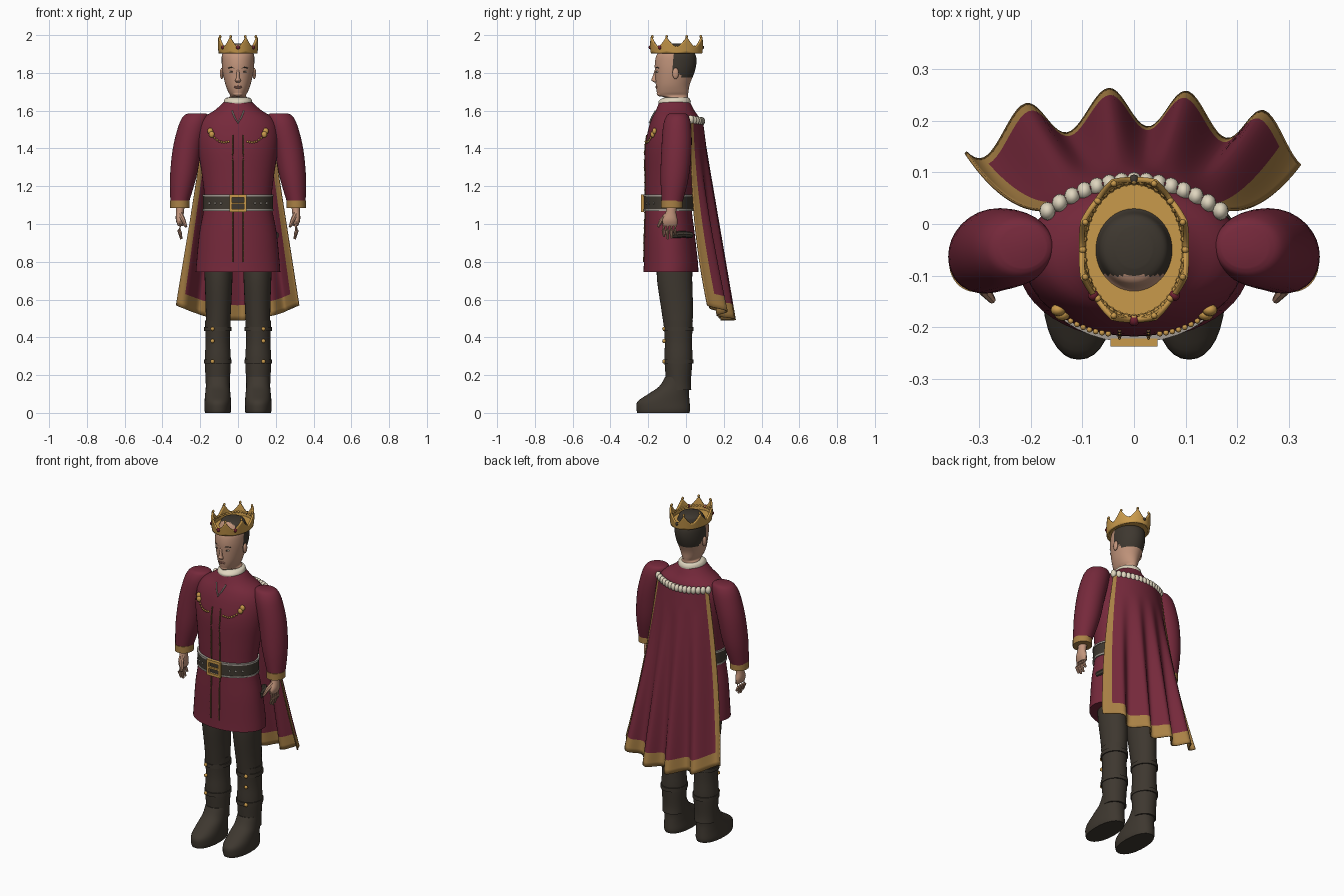
import bpy, bmesh, math
from mathutils import Matrix, Vector

if "Cube" in bpy.data.objects:
    bpy.data.objects.remove(bpy.data.objects["Cube"])


def material(name, rgb):
    m = bpy.data.materials.new(name)
    m.diffuse_color = (*rgb, 1)
    m.use_nodes = True
    m.node_tree.nodes["Principled BSDF"].inputs["Base Color"].default_value = m.diffuse_color
    return m


CRIMSON = material("crimson cloth", (0.18, 0.022, 0.044))
DARK = material("dark leather", (0.048, 0.039, 0.029))
SKIN = material("skin", (0.54, 0.30, 0.20))
GOLD = material("gold", (0.58, 0.32, 0.07))
TRIM = material("gold trim cloth", (0.40, 0.22, 0.06))
CREAM = material("cream", (0.74, 0.67, 0.52))
SILVER = material("silver", (0.36, 0.33, 0.29))
GEM = material("red gem", (0.16, 0.015, 0.03))
LIPS = material("lips", (0.42, 0.19, 0.14))
BRAID = material("brown braid", (0.12, 0.06, 0.028))


def finish(name, bm, mats, rule=None):
    bmesh.ops.recalc_face_normals(bm, faces=bm.faces)
    if rule:
        for f in bm.faces:
            f.material_index = rule(f.calc_center_median())
    me = bpy.data.meshes.new(name)
    bm.to_mesh(me)
    bm.free()
    for m in mats:
        me.materials.append(m)
    ob = bpy.data.objects.new(name, me)
    bpy.context.collection.objects.link(ob)
    return ob


def dense(rows, k):
    """Catmull-Rom interpolation of (z, cx, cy, rx, ry) rings."""
    out = []
    for i in range(len(rows) - 1):
        a, b, c, d = (rows[max(0, min(len(rows) - 1, i + j))] for j in (-1, 0, 1, 2))
        for s in range(k):
            t = s / k
            out.append([0.5 * (2*q + (r - p)*t + (2*p - 5*q + 4*r - w)*t*t + (3*q - p - 3*r + w)*t**3)
                        for p, q, r, w in zip(a, b, c, d)])
    return out + [list(rows[-1])]


def loft(name, rows, mats, n=32, k=4, power=2.0, side=1, rule=None):
    bm = bmesh.new()
    rings = []
    for z, cx, cy, rx, ry in dense(rows, k):
        ring = []
        for i in range(n):
            c, s = math.cos(2*math.pi*i/n), math.sin(2*math.pi*i/n)
            x = math.copysign(abs(c) ** (2/power), c) * rx
            y = math.copysign(abs(s) ** (2/power), s) * ry
            ring.append(bm.verts.new((side*(cx + x), cy + y, z)))
        rings.append(ring)
    for a, b in zip(rings, rings[1:]):
        for i in range(n):
            bm.faces.new((a[i], a[(i+1) % n], b[(i+1) % n], b[i]))
    bm.faces.new(rings[0])
    bm.faces.new(rings[-1])
    return finish(name, bm, mats, rule)


def band(name, z0, z1, c, r, mat, side=1):
    return loft(name, [(z0, *c, *r), (z1, *c, *r)], [mat], 40, 1, 2.0, side)


def blobs(name, points, size, mat, seg=12):
    bm = bmesh.new()
    for p in points:
        bmesh.ops.create_uvsphere(bm, u_segments=seg, v_segments=seg*2//3, radius=1,
                                  matrix=Matrix.Translation(p) @ Matrix.Diagonal((*size, 1)))
    return finish(name, bm, [mat])


def boxes(name, items, mat):
    bm = bmesh.new()
    for p, size in items:
        bmesh.ops.create_cube(bm, size=1, matrix=Matrix.Translation(p) @ Matrix.Diagonal((*size, 1)))
    return finish(name, bm, [mat])


def tube(name, pts, radii, mat):
    bm = bmesh.new()
    rings = []
    for i, p in enumerate(pts):
        d = Vector(pts[min(i+1, len(pts)-1)]) - Vector(pts[max(i-1, 0)])
        q = d.to_track_quat('Z', 'Y')
        rings.append([bm.verts.new(Vector(p) + q @ Vector((math.cos(a*math.pi/4)*radii[i],
                      math.sin(a*math.pi/4)*radii[i], 0))) for a in range(8)])
    for a, b in zip(rings, rings[1:]):
        for i in range(8):
            bm.faces.new((a[i], a[(i+1) % 8], b[(i+1) % 8], b[i]))
    bm.faces.new(rings[0])
    bm.faces.new(rings[-1])
    return finish(name, bm, [mat])


# Tunic
TORSO = [(0.745, 0, -0.08, 0.224, 0.145), (0.80, 0, -0.08, 0.22, 0.143), (0.95, 0, -0.087, 0.205, 0.133),
         (1.11, 0, -0.093, 0.178, 0.122), (1.25, 0, -0.085, 0.19, 0.132), (1.40, 0, -0.072, 0.212, 0.145),
         (1.50, 0, -0.06, 0.212, 0.14), (1.56, 0, -0.055, 0.185, 0.125), (1.605, 0, -0.058, 0.12, 0.10),
         (1.65, 0, -0.06, 0.07, 0.08)]
loft("tunic", TORSO, [CRIMSON], 48, 4)


def front(x, z, off=0.0):
    """Point on the tunic front at x, z."""
    rows = dense(TORSO, 4)
    for a, b in zip(rows, rows[1:]):
        if a[0] <= z <= b[0]:
            t = (z - a[0]) / (b[0] - a[0])
            _, _, cy, rx, ry = (p + (q - p)*t for p, q in zip(a, b))
            return (x, cy - ry*math.sqrt(1 - (x/rx)**2) - off, z)


# Placket braid, chest chains and neck pendant
for s, label in ((1, "left"), (-1, "right")):
    tube(label + "_placket", [front(s*0.028, 0.80 + 0.67*i/20, 0.001) for i in range(21)], [0.004]*21, BRAID)
    blobs(label + "_placket_studs", [front(s*0.028, 0.82 + 0.04*i, 0.005) for i in range(17)], (.003,)*3, TRIM, 6)
    blobs(label + "_brooch", [front(s*0.147, 1.492, 0.004), front(s*0.139, 1.474, 0.004)], (0.015, 0.012, 0.017), GOLD)
    chain = [front(s*(0.135 - 0.085*t), 1.466 - 0.03*t - 0.016*math.sin(math.pi*t), 0.004)
             for t in (i/7 for i in range(8))]
    blobs(label + "_chest_chain", chain, (0.006, 0.006, 0.006), GOLD, 8)
tube("pendant_chain", [front(x, z, 0.004) for x, z in
     ((-.032, 1.60), (-.018, 1.565), (0, 1.535), (.018, 1.565), (.032, 1.60))], [0.004]*5, SILVER)

# Belt and buckle
band("belt", 1.075, 1.15, (0, -0.093), (0.185, 0.134), DARK)
for z in (1.07, 1.145):
    band("belt_edge", z, z + 0.01, (0, -0.093), (0.188, 0.137), SILVER)
boxes("buckle", [((s*0.038, -0.23, 1.11), (0.015, 0.016, 0.094)) for s in (1, -1)] +
      [((0, -0.23, 1.11 + s*0.039), (0.09, 0.016, 0.016)) for s in (1, -1)] +
      [((0, -0.232, 1.11), (0.07, 0.012, 0.01))], GOLD)
belt_front = [(x, -0.093 - 0.134*math.sqrt(1 - (x/0.185)**2), 1.11) for x in (-.15, -.12, -.09, .09, .12, .15)]
blobs("belt_studs", belt_front, (0.006, 0.004, 0.006), SILVER, 8)
tube("side_pouch", [(0.2, -0.075, 0.94), (0.19, -0.02, 0.946), (0.155, 0.03, 0.942)], [0.018, 0.018, 0.016], DARK)

# Head with hair painted by height and depth
HEAD = [(1.60, 0, -0.043, 0.053, 0.053), (1.662, 0, -0.045, 0.05, 0.055), (1.68, 0, -0.068, 0.042, 0.078),
        (1.70, 0, -0.071, 0.052, 0.084), (1.74, 0, -0.07, 0.067, 0.09), (1.80, 0, -0.06, 0.081, 0.104),
        (1.85, 0, -0.055, 0.086, 0.11), (1.895, 0, -0.052, 0.085, 0.103), (1.918, 0, -0.05, 0.073, 0.078),
        (1.945, 0, -0.048, 0.062, 0.064), (1.956, 0, -0.045, 0.035, 0.04)]
loft("head", HEAD, [SKIN, DARK], 48, 5,
     rule=lambda c: int(c.y > -0.1 if c.z > 1.905 else
                        (c.y > -0.068 and c.z > 1.80 - 0.02*(c.y > -0.03))))
loft("nose", [(1.815, 0, -0.158, 0.007, 0.008), (1.775, 0, -0.165, 0.009, 0.014),
              (1.760, 0, -0.167, 0.015, 0.016), (1.748, 0, -0.157, 0.009, 0.008)], [SKIN], 16)
blobs("chin", [(0, -0.133, 1.69)], (0.028, 0.022, 0.016), SKIN)
blobs("lips", [(0, -0.154, 1.728), (0, -0.153, 1.722)], (0.021, 0.009, 0.005), LIPS)
for s, label in ((1, "left"), (-1, "right")):
    blobs(label + "_eye", [(s*0.034, -0.151, 1.806)], (0.013, 0.007, 0.005), CREAM)
    blobs(label + "_iris", [(s*0.034, -0.156, 1.806)], (0.006, 0.004, 0.005), DARK)
    tube(label + "_eyebrow", [(s*0.017, -0.161, 1.824), (s*0.035, -0.156, 1.830), (s*0.053, -0.143, 1.825)],
         [0.002, 0.003, 0.002], DARK)
    blobs(label + "_ear", [(s*0.086, -0.055, 1.797)], (0.010, 0.017, 0.03), SKIN)
loft("collar", [(1.635, 0, -0.06, 0.074, 0.084), (1.65, 0, -0.06, 0.075, 0.085),
                (1.664, 0, -0.055, 0.068, 0.074), (1.669, 0, -0.052, 0.058, 0.064)], [CREAM], 32)

# Crown
CY, SPIKES, COLS, LEV = -0.05, 8, 128, 6


def crown_point(a, h, out=0.0):
    k = 1 + 1.15*h
    return (math.cos(a)*(0.093*k + out), CY + math.sin(a)*(0.126*k + out), 1.905 + h)


bm = bmesh.new()
cols = []
for i in range(COLS):
    t = abs((i/COLS*SPIKES) % 1 - 0.5) * 2
    height = 0.034 + 0.052*(1 - t)**1.5
    cols.append([bm.verts.new(crown_point(2*math.pi*i/COLS, height*j/LEV)) for j in range(LEV + 1)])
for i in range(COLS):
    a, b = cols[i], cols[(i+1) % COLS]
    for j in range(LEV):
        bm.faces.new((a[j], b[j], b[j+1], a[j+1]))
mod = finish("crown", bm, [GOLD]).modifiers.new("thickness", 'SOLIDIFY')
mod.thickness = 0.010
step = 2*math.pi/SPIKES
blobs("crown_tips", [crown_point((i + .5)*step, 0.087) for i in range(SPIKES)], (0.007, 0.007, 0.009), GOLD, 8)
for h, label in ((0.006, "lower"), (0.032, "upper")):
    blobs("crown_beads_" + label, [crown_point(i*step/5, h, 0.003) for i in range(40)], (0.0075,)*3, GOLD, 8)
blobs("crown_gems", [crown_point(math.radians(d), 0.030, 0.007) for d in (-90, -40, -140)], (0.011,)*3, GEM, 10)
blobs("crown_back_stone", [crown_point(math.pi/2, 0.030, 0.006)], (0.01,)*3, DARK, 10)
band("crown_ledge", 1.905, 1.916, (0, CY), (0.094, 0.127), GOLD)

for s, label in ((1, "left"), (-1, "right")):
    # Sleeves and cuffs
    loft(label + "_sleeve", [(1.586, 0.215, -0.045, 0.045, 0.04), (1.572, 0.222, -0.045, 0.066, 0.058),
         (1.52, 0.238, -0.047, 0.077, 0.074), (1.40, 0.268, -0.05, 0.077, 0.08),
         (1.25, 0.290, -0.06, 0.070, 0.075), (1.12, 0.308, -0.073, 0.050, 0.056)], [CRIMSON], side=s)
    band(label + "_cuff", 1.085, 1.125, (0.308, -0.075), (0.051, 0.057), TRIM, side=s)
    # Hands
    loft(label + "_hand", [(1.10, 0.305, -0.075, 0.024, 0.028), (1.06, 0.308, -0.08, 0.021, 0.028),
         (1.02, 0.308, -0.085, 0.021, 0.040), (0.99, 0.303, -0.085, 0.015, 0.038)], [SKIN], 16, side=s)
    for i in range(4):
        y, drop = -0.116 + 0.020*i, (0.0, 0.012, 0.008, -0.012)[i]
        tube(label + "_finger", [(s*0.304, y, 1.0), (s*0.311, y - 0.003, 0.965), (s*0.300, y, 0.932 - drop)],
             [0.011, 0.010, 0.006], SKIN)
    tube(label + "_thumb", [(s*0.304, -0.10, 1.05), (s*0.289, -0.13, 1.02), (s*0.275, -0.148, 0.985)],
         [0.014, 0.012, 0.007], SKIN)
    # Trousers and boots
    loft(label + "_trouser_leg", [(0.80, 0.105, -0.06, 0.074, 0.095), (0.70, 0.103, -0.06, 0.073, 0.093),
         (0.55, 0.104, -0.047, 0.067, 0.084), (0.42, 0.107, -0.04, 0.063, 0.072)], [DARK], side=s)
    loft(label + "_boot_shaft", [(0.49, 0.107, -0.042, 0.068, 0.078), (0.38, 0.107, -0.04, 0.064, 0.072),
         (0.28, 0.107, -0.04, 0.069, 0.074), (0.17, 0.107, -0.04, 0.064, 0.066),
         (0.12, 0.107, -0.04, 0.064, 0.068)], [DARK], side=s)
    loft(label + "_boot_foot", [(0.0, 0.107, -0.12, 0.067, 0.138), (0.02, 0.107, -0.12, 0.071, 0.142),
         (0.06, 0.107, -0.119, 0.070, 0.138), (0.10, 0.107, -0.092, 0.067, 0.108),
         (0.14, 0.107, -0.062, 0.063, 0.080), (0.19, 0.107, -0.045, 0.060, 0.066)], [DARK], 32, 4, 2.2, s)
    for z in (0.445, 0.272):
        band(label + "_boot_strap", z - 0.011, z + 0.011, (0.107, -0.04), (0.072, 0.081), DARK, side=s)
    blobs(label + "_boot_studs", [(s*0.135, -0.116, z) for z in (0.445, 0.38, 0.272)], (0.011, 0.010, 0.011), GOLD, 10)

# Pleated cape with trimmed border
bm = bmesh.new()
NU, NV = 80, 40
grid = []
for j in range(NV + 1):
    v = j/NV
    row = []
    for i in range(NU + 1):
        u = 2*i/NU - 1
        y0, y1 = 0.088 - 0.06*u*u, 0.228 - 0.075*u*u
        period = 0.465 if u > -0.15 else 0.5
        pleat = 0.038 * max(0, (v - 0.12)/0.88) * math.cos(2*math.pi*(u + 0.15)/period)
        y = y0 + (y1 - y0) * v**(1 + u**4) + pleat
        row.append(bm.verts.new((u*(0.17 + 0.155*v), y, 1.56 + (0.49 + 0.08*u*u - 1.56)*v)))
    grid.append(row)
for j in range(NV):
    for i in range(NU):
        f = bm.faces.new((grid[j][i], grid[j][i+1], grid[j+1][i+1], grid[j+1][i]))
        f.material_index = int(j >= NV*0.91 or min(i, NU - 1 - i) < 4)
mod = finish("cape", bm, [CRIMSON, TRIM]).modifiers.new("thickness", 'SOLIDIFY')
mod.thickness = 0.006

# Rounded cream trim along the cape top
us = [(2*i/14 - 1) for i in range(15)]
blobs("cape_collar_beads", [(0.168*u, 0.083 - 0.058*u*u, 1.543 + 0.01*u*u) for u in us],
      (0.0155, 0.018, 0.023), CREAM)

bpy.ops.object.select_all(action='DESELECT')
for ob in bpy.context.scene.objects:
    ob.select_set(True)
    bpy.context.view_layer.objects.active = ob
bpy.ops.object.shade_smooth_by_angle(angle=math.radians(40))
